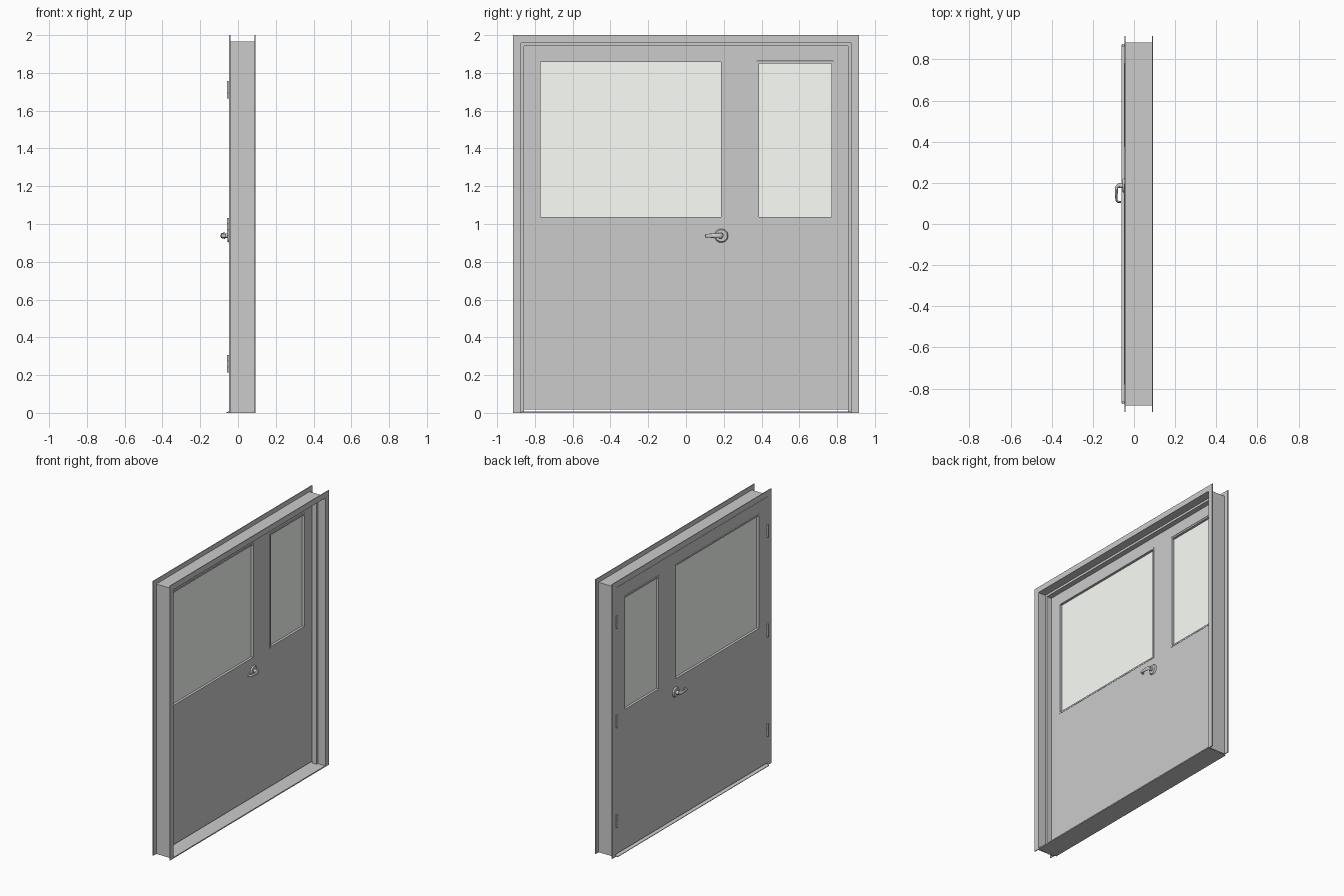
import bpy, bmesh, math
from mathutils import Vector

if "Cube" in bpy.data.objects:
    bpy.data.objects.remove(bpy.data.objects["Cube"])

HINGE_Z = (0.26, 0.985, 1.71)
WINDOWS = {"wide": (-0.78, 0.195, 1.025, 1.868), "narrow": (0.375, 0.782, 1.025, 1.86)}
LEAF_X = (-0.0465, -0.007)
MID_X = sum(LEAF_X) / 2


def finish(bm, name, mat=None, smooth=False):
    bmesh.ops.recalc_face_normals(bm, faces=bm.faces)
    me = bpy.data.meshes.new(name)
    bm.to_mesh(me)
    bm.free()
    ob = bpy.data.objects.new(name, me)
    bpy.context.collection.objects.link(ob)
    if mat:
        me.materials.append(mat)
    if smooth:
        smooth_object(ob)
    return ob


def smooth_object(ob):
    bpy.ops.object.select_all(action='DESELECT')
    ob.select_set(True)
    bpy.context.view_layer.objects.active = ob
    bpy.ops.object.shade_smooth_by_angle(angle=math.radians(35))


def add_box(bm, lo, hi):
    vs = bmesh.ops.create_cube(bm, size=1)["verts"]
    for v in vs:
        v.co = Vector([(a + b) / 2 + c * (b - a) for a, b, c in zip(lo, hi, v.co)])


def add_cylinder(bm, centre, r1, r2, depth, along_x=False):
    vs = bmesh.ops.create_cone(bm, cap_ends=True, segments=24, radius1=r1, radius2=r2, depth=depth)["verts"]
    for v in vs:
        p = Vector((-v.co.z, v.co.y, v.co.x)) if along_x else v.co.copy()
        v.co = p + Vector(centre)


# pressed frame: channel profile (x, outward offset) swept up, across and down
profile = [(-0.047, .057), (-0.041, .057), (-0.041, .024), (.0865, .024), (.0865, .057), (.0925, .057),
           (.0925, .016), (.032, .016), (.032, 0), (-.006, 0), (-.006, .016), (-.047, .016)]
bm = bmesh.new()
rings = []
for side, top in ((-1, 0), (-1, 1), (1, 1), (1, 0)):
    rings.append([bm.verts.new((x, side * (.858 + d), top * (1.943 + d))) for x, d in profile])
n = len(profile)
for a, b in zip(rings, rings[1:]):
    for i in range(n):
        j = (i + 1) % n
        bm.faces.new((a[i], a[j], b[j], b[i]))
bm.faces.new(rings[0])
bm.faces.new(rings[-1])
finish(bm, "door_frame")

# threshold plate with a sloped nose
bm = bmesh.new()
sill = [(-.06, 0), (-.06, .004), (-.045, .008), (.0925, .008), (.0925, 0)]
face = bm.faces.new([bm.verts.new((x, -.872, z)) for x, z in sill])
ext = bmesh.ops.extrude_face_region(bm, geom=[face])["geom"]
bmesh.ops.translate(bm, vec=(0, 1.744, 0), verts=[g for g in ext if isinstance(g, bmesh.types.BMVert)])
finish(bm, "threshold")

# door panel: grid with the two window cells left out, then thickened
bm = bmesh.new()
ys = [-.8725, -.78, .195, .375, .782, .8725]
zs = [.018, 1.025, 1.864, 1.957]
grid = [[bm.verts.new((LEAF_X[0], y, z)) for z in zs] for y in ys]
for i in range(5):
    for k in range(3):
        if (i, k) not in ((1, 1), (3, 1)):
            bm.faces.new((grid[i][k], grid[i + 1][k], grid[i + 1][k + 1], grid[i][k + 1]))
ext = bmesh.ops.extrude_face_region(bm, geom=bm.faces[:])["geom"]
bmesh.ops.translate(bm, vec=(LEAF_X[1] - LEAF_X[0], 0, 0),
                    verts=[g for g in ext if isinstance(g, bmesh.types.BMVert)])
finish(bm, "door_panel")

# glazing beads and glass panes
glass = bpy.data.materials.new("pale_glass")
glass.diffuse_color = (0.96, 1.0, 0.94, 1)
glass.use_nodes = True
glass.node_tree.nodes["Principled BSDF"].inputs["Base Color"].default_value = glass.diffuse_color
for name, (y0, y1, z0, z1) in WINDOWS.items():
    w, x0, x1 = .011, LEAF_X[0] - .002, LEAF_X[1] + .002
    bm = bmesh.new()
    add_box(bm, (x0, y0, z0), (x1, y1, z0 + w))
    add_box(bm, (x0, y0, z1 - w), (x1, y1, z1))
    add_box(bm, (x0, y0, z0 + w), (x1, y0 + w, z1 - w))
    add_box(bm, (x0, y1 - w, z0 + w), (x1, y1, z1 - w))
    finish(bm, name + "_window_beads")
    bm = bmesh.new()
    add_box(bm, (MID_X - .004, y0 + w / 2, z0 + w / 2), (MID_X + .004, y1 - w / 2, z1 - w / 2))
    finish(bm, name + "_glass", glass)

# hinges: three knuckles on each side at three heights
bm = bmesh.new()
for side in (-1, 1):
    for z in HINGE_Z:
        for k in (-1, 0, 1):
            add_cylinder(bm, (-.053, side * .868, z + k * .031), .0065, .0065, .029)
        add_cylinder(bm, (-.053, side * .868, z), .004, .004, .092)
finish(bm, "hinges", smooth=True)

# handles on both faces: tapered rose, neck and returned lever
HY, HZ = .187, .938
for face_name, s in (("outer", 1), ("inner", -1)):
    fx = lambda x: MID_X + s * (x - MID_X)
    bm = bmesh.new()
    a, b = (.037, .031) if s == 1 else (.031, .037)
    add_cylinder(bm, (fx(-.051), HY, HZ), a, b, .01, True)
    add_cylinder(bm, (fx(-.066), HY, HZ), .013, .013, .024, True)
    finish(bm, face_name + "_handle_rose", smooth=True)

    cu = bpy.data.curves.new(face_name + "_handle_lever", 'CURVE')
    cu.dimensions = '3D'
    cu.bevel_depth, cu.bevel_resolution, cu.use_fill_caps = .007, 4, True
    path = [(-.07, .187, 1.3), (-.080, .185, 1.25), (-.0845, .178, 1.1), (-.0855, .165, 1), (-.0855, .12, .8),
            (-.0835, .112, .75), (-.078, .108, .75), (-.063, .107, .75)]
    sp = cu.splines.new('POLY')
    sp.points.add(len(path) - 1)
    for p, (x, y, r) in zip(sp.points, path):
        p.co, p.radius = (fx(x), y, 0, 1), r
    lever = bpy.data.objects.new(face_name + "_handle_lever", cu)
    bpy.context.collection.objects.link(lever)
    lever.location.z, lever.scale.z = HZ, 1.8
    bpy.ops.object.select_all(action='DESELECT')
    lever.select_set(True)
    bpy.context.view_layer.objects.active = lever
    bpy.ops.object.convert(target='MESH')
    smooth_object(lever)
